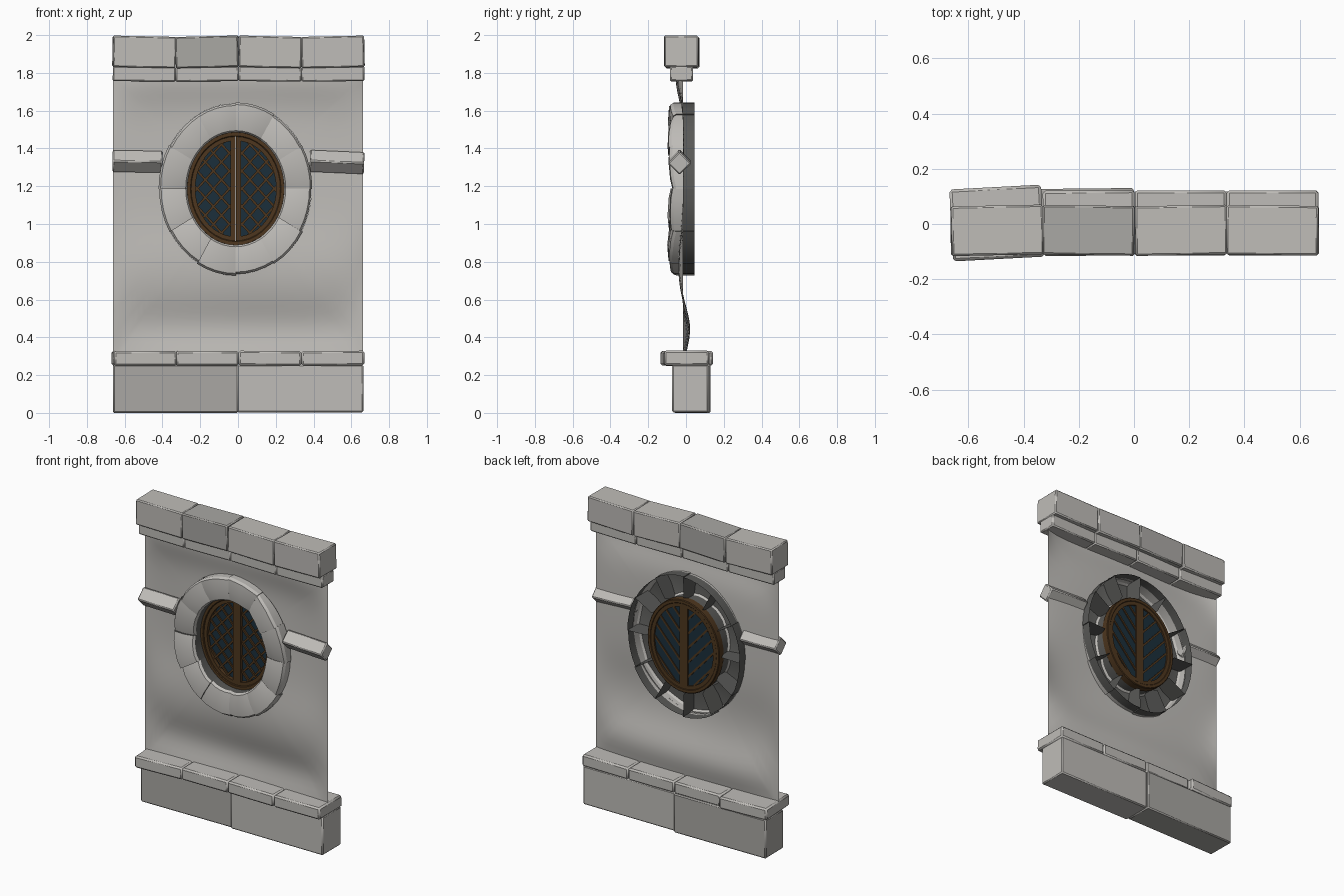
import bpy, bmesh, random
from math import sin, cos, pi, acos, atan2, exp, radians, hypot

if "Cube" in bpy.data.objects:
    bpy.data.objects.remove(bpy.data.objects["Cube"])
random.seed(4)
CX, CZ = -0.012, 1.187          # window centre


def material(name, rgb):
    m = bpy.data.materials.new(name)
    m.diffuse_color = (*rgb, 1)
    m.use_nodes = True
    m.node_tree.nodes["Principled BSDF"].inputs["Base Color"].default_value = m.diffuse_color
    return m


WOOD = material("wood", (0.075, 0.037, 0.013))
GLASS = material("glass", (0.011, 0.028, 0.044))
STONE = material("stone", (0.52, 0.505, 0.48))
SHADED = material("shaded_stone", (0.40, 0.39, 0.37))
DARK = material("dark_stone", (0.10, 0.10, 0.095))


def finish(name, bm, mats=(STONE,), bevel=0, angle=30):
    bmesh.ops.recalc_face_normals(bm, faces=bm.faces)
    me = bpy.data.meshes.new(name)
    bm.to_mesh(me)
    bm.free()
    ob = bpy.data.objects.new(name, me)
    bpy.context.collection.objects.link(ob)
    for m in mats:
        me.materials.append(m)
    if bevel:
        b = ob.modifiers.new("bevel", 'BEVEL')
        b.width, b.segments = bevel, 1
    bpy.ops.object.select_all(action='DESELECT')
    ob.select_set(True)
    bpy.context.view_layer.objects.active = ob
    bpy.ops.object.shade_smooth_by_angle(angle=radians(angle))
    return ob


def block(name, x, y, z, rot=(0, 0, 0), bevel=0.007, mat=STONE):
    """Stone from (min, max) ranges, slightly turned."""
    bm = bmesh.new()
    bmesh.ops.create_cube(bm, size=1)
    for v in bm.verts:
        v.co.x *= x[1] - x[0]
        v.co.y *= y[1] - y[0]
        v.co.z *= z[1] - z[0]
    ob = finish(name, bm, (mat,), bevel)
    ob.location = (sum(x) / 2, sum(y) / 2, sum(z) / 2)
    ob.rotation_euler = [radians(a) for a in rot]
    return ob


def prism(bm, outer, y0, y1, inner=None):
    """Extrude an xz outline (or the band between two outlines) along y."""
    def verts(pts, y):
        return [bm.verts.new((CX + p[0], y, CZ + p[1])) for p in pts]
    n = len(outer)
    a, b = verts(outer, y0), verts(outer, y1)
    loops = [(a, b)]
    if inner:
        c, d = verts(inner, y0), verts(inner, y1)
        loops += [(a, c), (b, d), (c, d)]
    else:
        bm.faces.new(a)
        bm.faces.new(b)
    for p, q in loops:
        for i in range(n):
            j = (i + 1) % n
            bm.faces.new((p[i], p[j], q[j], q[i]))


def ellipse(rx, rz, n=40):
    return [(rx * cos(2 * pi * i / n), rz * sin(2 * pi * i / n)) for i in range(n)]


def half_oval(s, rx, rz, x0, n=20):
    t = acos(x0 / rx)
    return [(s * rx * cos(-t + 2 * t * i / n), rz * sin(-t + 2 * t * i / n))
            for i in range(n + 1)]


# Base stones, lower ledge, top coping and the course under it
block("base_stone_left", (-0.662, 0.0), (-0.06, 0.127), (0, 0.255), (0, 0, 0.6), mat=SHADED)
block("base_stone_right", (-0.004, 0.664), (-0.073, 0.118), (0.003, 0.255))
ledge_turn = [(0, 0, 3), (0, 0, 0.5), (0, 0.4, 0), (0, -0.4, 0)]
cap_turn = [(0, 1.2, 1.2), (0, -1.4, -0.8), (0, 1.3, 1), (0, -1.2, -0.5)]
for i in range(4):
    x0 = -0.663 + 0.333 * i
    x = (x0, x0 + 0.333)
    w = 0.012 if i == 0 else 0
    block(f"ledge_stone_{i}", x, (-0.115 - w, 0.122 + w), (0.25, 0.328), ledge_turn[i], 0.01)
    block(f"under_cap_{i}", x, (-0.085, 0.037), (1.755, 1.835), (0, 0.6 * (-1) ** i, 0))
    block(f"cap_stone_{i}", x, (-0.113, 0.067), (1.828, 1.994), cap_turn[i],
          mat=SHADED if i == 1 else STONE)

# Diamond-section side ledges
block("side_ledge_left", (-0.664, -0.4), (-0.078, 0.01), (1.287, 1.375), (45, 1, 0))
block("side_ledge_right", (0.38, 0.668), (-0.078, 0.01), (1.284, 1.372), (45, 2.5, 0))


# Wavy plaster wall with straight sides, radiating from the oval hole
def wall_y(x, z):
    wave = (0.034 * exp(-((z - 0.45) / 0.14) ** 2)
            - 0.02 * exp(-((z - 0.78) / 0.2) ** 2)
            - 0.035 * exp(-((z - 1.78) / 0.14) ** 2)
            + 0.005 * sin(5 * x + 4 * z))
    return -0.016 + wave * max(0, 1 - abs(x / 0.663) ** 8)


RX, RZ = 0.405, 0.456
L, R, B, T = -0.663 - CX, 0.663 - CX, 0.3 - CZ, 1.78 - CZ
angles = sorted([2 * pi * i / 72 - pi for i in range(72)]
                + [atan2(z, x) for x in (L, R) for z in (B, T)])
bm = bmesh.new()
rays, STEPS = [], 14
for a in angles:
    c, s = cos(a), sin(a)
    near = 0.99 / hypot(c / RX, s / RZ)
    far = min((R if c > 0 else L) / c if abs(c) > 1e-6 else 9,
              (T if s > 0 else B) / s if abs(s) > 1e-6 else 9)
    ray = []
    for k in range(STEPS + 1):
        r = near + (far - near) * k / STEPS
        px, pz = CX + r * c, CZ + r * s
        ray.append(bm.verts.new((px, wall_y(px, pz), pz)))
    rays.append(ray)
for i, p in enumerate(rays):
    q = rays[(i + 1) % len(rays)]
    for k in range(STEPS):
        bm.faces.new((p[k], p[k + 1], q[k + 1], q[k]))
finish("plaster_wall", bm, angle=80)

# Oval surround of twelve hollow stones, open and dark at the back
section = [(0.0, 0.0), (0, -0.065), (0.06, -0.08), (0.5, -0.092), (0.93, -0.088),
           (1, -0.072), (1, -0.015), (1, 0.045)]
DARK_STRIPS = (0, 6)
IX, IZ = 0.256, 0.298
for i in range(12):
    bm = bmesh.new()
    a0, step = pi / 2 + i * pi / 6 - 0.004, (pi / 6 + 0.008) / 4
    dy, grow = random.uniform(-0.006, 0.008), random.uniform(-0.006, 0.006)
    tilt = random.uniform(-0.014, 0.014)

    def at(k, f, y):
        # the face is tilted per stone; its two ends drop so joints read as grooves
        rx, rz = IX + f * (RX + grow - IX), IZ + f * (RZ + grow - IZ)
        shift = 0
        if y < -0.03:
            shift = dy + tilt * (k - 2) / 2 + (0.008 if k in (0, 4) else 0)
        a = a0 + k * step
        return bm.verts.new((CX + rx * cos(a), y + shift, CZ + rz * sin(a)))
    rows = [[at(k, f, y) for f, y in section] for k in range(5)]
    for p, q in zip(rows, rows[1:]):
        for j in range(len(section) - 1):
            f = bm.faces.new((p[j], p[j + 1], q[j + 1], q[j]))
            f.material_index = 1 if j in DARK_STRIPS else 0
    for k in (0, 4):
        bm.faces.new(rows[k] + [at(k, 0.12, 0.04)]).material_index = 1
    # dark lining just behind the face, seen from the back
    lining = [[at(k, f, y + 0.004) for f, y in section[2:5]] for k in range(5)]
    for p, q in zip(lining, lining[1:]):
        for j in range(2):
            bm.faces.new((p[j], p[j + 1], q[j + 1], q[j])).material_index = 1
    finish(f"surround_stone_{i}", bm, (STONE, DARK), angle=25)

# Outer wooden frame of the window
bm = bmesh.new()
prism(bm, ellipse(0.26, 0.302), -0.005, 0.045, ellipse(0.236, 0.276))
finish("window_frame", bm, (WOOD,), bevel=0.004)

# Two casements: wooden rim, pane and crossed lattice bars
for s, side in ((-1, "left"), (1, "right")):
    bm = bmesh.new()
    prism(bm, half_oval(s, 0.243, 0.283, 0.0005), 0.003, 0.042,
          half_oval(s, 0.214, 0.254, 0.028))
    finish(f"casement_{side}", bm, (WOOD,))
    bm = bmesh.new()
    prism(bm, half_oval(s, 0.222, 0.262, 0.02), 0.026, 0.032)
    finish(f"pane_{side}", bm, (GLASS,))
    bm = bmesh.new()
    for d in (-1, 1):
        for k in range(-5, 6):
            off = k * 0.094 - d * 0.13
            inside = [(x, d * 1.1 * x + off) for x in [0.02 + j * 0.002 for j in range(101)]
                      if hypot(x / 0.222, (d * 1.1 * x + off) / 0.262) < 1]
            if len(inside) < 8:
                continue
            (xa, za), (xb, zb) = inside[0], inside[-1]
            h = 0.009
            y0, y1 = (0.014, 0.028) if d < 0 else (0.017, 0.038)
            prism(bm, [(s * xa, za - h), (s * xb, zb - h), (s * xb, zb + h), (s * xa, za + h)],
                  y0, y1)
    finish(f"lattice_{side}", bm, (WOOD,))
